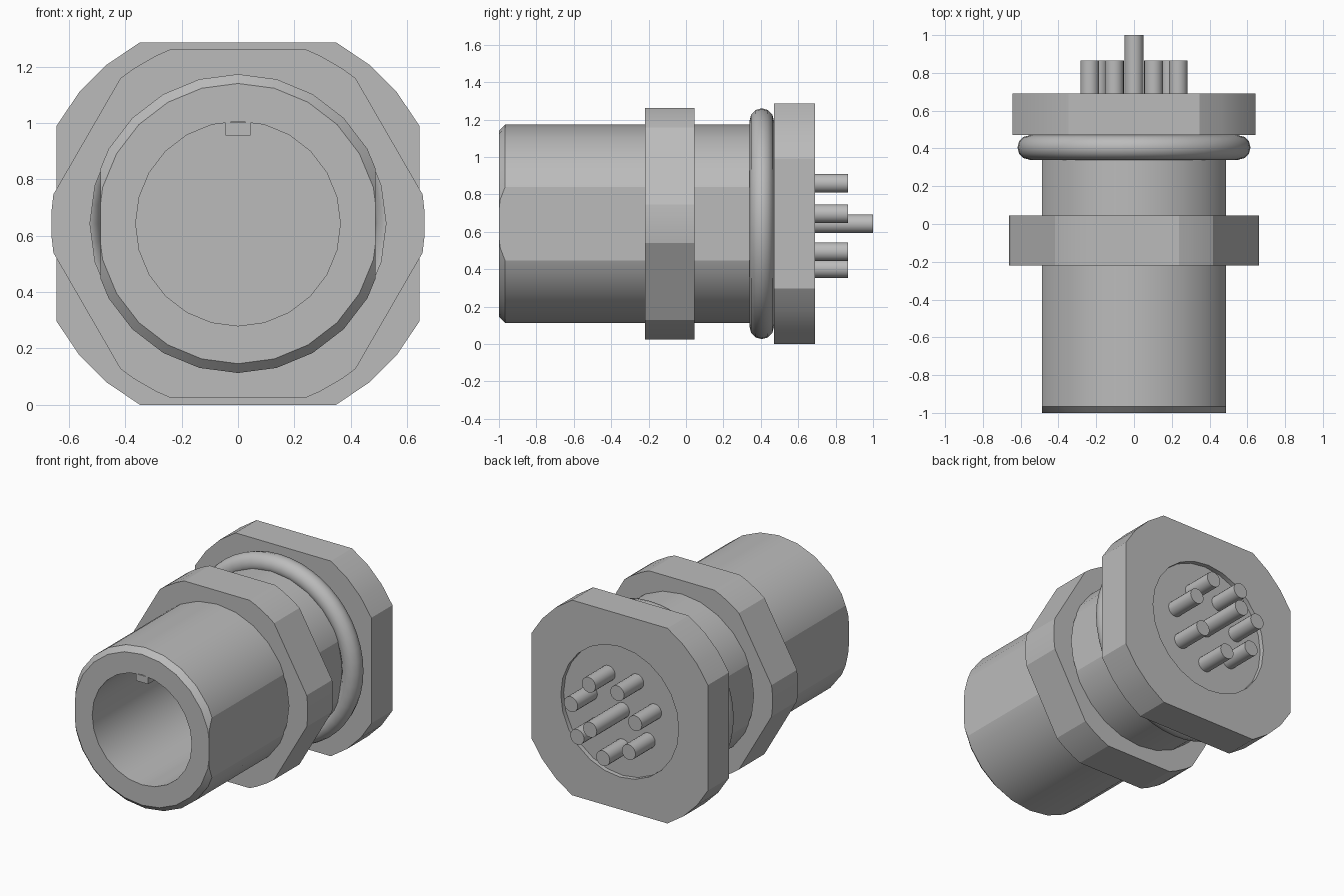
import bpy, bmesh, math
from mathutils import Vector

if "Cube" in bpy.data.objects:
    bpy.data.objects.remove(bpy.data.objects["Cube"])

CZ = 0.643  # height of the connector axis, which runs along y

metal = bpy.data.materials.new("grey metal")
metal.diffuse_color = (0.5, 0.5, 0.5, 1)
metal.use_nodes = True
metal.node_tree.nodes["Principled BSDF"].inputs["Base Color"].default_value = metal.diffuse_color


def finish(bm, name, angle=20):
    bmesh.ops.remove_doubles(bm, verts=bm.verts, dist=1e-5)
    bmesh.ops.recalc_face_normals(bm, faces=bm.faces)
    mesh = bpy.data.meshes.new(name)
    bm.to_mesh(mesh)
    bm.free()
    mesh.materials.append(metal)
    obj = bpy.data.objects.new(name, mesh)
    obj.location.z = CZ
    bpy.context.collection.objects.link(obj)
    bpy.ops.object.select_all(action='DESELECT')
    obj.select_set(True)
    bpy.context.view_layer.objects.active = obj
    bpy.ops.object.shade_smooth_by_angle(angle=math.radians(angle))
    return obj


def polar(r, deg):
    a = math.radians(deg)
    return (r * math.cos(a), r * math.sin(a))


def circle(r, n=24):
    return [polar(r, 360 * i / n) for i in range(n)]


def lathe(bm, profile, n=24):
    """Spin (radius, y) points about the y axis."""
    verts = [bm.verts.new((r, y, 0)) for r, y in profile]
    edges = [bm.edges.new(p) for p in zip(verts, verts[1:])]
    bmesh.ops.spin(bm, geom=verts + edges, cent=(0, 0, 0), axis=(0, 1, 0),
                   angle=math.tau, steps=n, use_merge=False)
    bmesh.ops.remove_doubles(bm, verts=bm.verts, dist=1e-5)


def ring_prism(name, outer, inner, y0, y1):
    """Extrude an (x, z) outline with a hole along y."""
    bm = bmesh.new()
    rims = []
    for y in (y0, y1):
        cap = []
        loops = []
        for pts in (outer, inner):
            vs = [bm.verts.new((x, y, z)) for x, z in pts]
            cap += [bm.edges.new((vs[i - 1], vs[i])) for i in range(len(vs))]
            loops.append(vs)
        bmesh.ops.triangle_fill(bm, edges=cap, use_beauty=True, normal=(0, 1, 0))
        rims.append(loops)
    for a, b in zip(*rims):
        for i in range(len(a)):
            bm.faces.new((a[i - 1], a[i], b[i], b[i - 1]))
    return finish(bm, name)


# Threaded barrel: bored, chamfered at the mouth, with a flat on each side
bm = bmesh.new()
lathe(bm, [(0, 0.1), (0.363, 0.1), (0.363, -1), (0.497, -1),
           (0.53, -0.967), (0.53, 0.5)])
for side in (-1, 1):
    cut = bmesh.ops.bisect_plane(
        bm, geom=bm.verts[:] + bm.edges[:] + bm.faces[:],
        plane_co=(side * 0.487, 0, 0), plane_no=(side, 0, 0), clear_outer=True)
    rim = [v for v in cut["geom_cut"] if isinstance(v, bmesh.types.BMVert)]
    # outline of the flat, ordered around its middle
    mid = sum((v.co for v in rim), Vector()) / len(rim)
    rim.sort(key=lambda v: math.atan2(v.co.z - mid.z, v.co.y - mid.y))
    bm.faces.new(rim)
finish(bm, "barrel")

# Keyway rib along the top of the bore
bm = bmesh.new()
bmesh.ops.create_cube(bm, size=1)
for v in bm.verts:
    v.co = (v.co.x * 0.09, -0.45 + v.co.y * 1.1, 0.335 + v.co.z * 0.046)
finish(bm, "key_rib")

# Hex nut with rounded corners
nut = [polar(0.663, 60 * k + d) for k in range(6) for d in (-9, -4, 4, 9)]
ring_prism("hex_nut", nut, circle(0.525), -0.22, 0.045)

# Square flange with rounded corners and a recess in its back
flange = [polar(0.731, 90 * k + d) for k in range(4)
          for d in (28.4, 39.5, 50.5, 61.6)]
ring_prism("flange", flange, circle(0.43), 0.47, 0.69)

# Insert at the bottom of the recess
bm = bmesh.new()
lathe(bm, [(0, 0.48), (0.43, 0.48), (0.43, 0.66), (0, 0.66)])
finish(bm, "insert")

# Sealing ring in front of the flange
bm = bmesh.new()
tube = [polar(0.065, 30 * i) for i in range(13)]
lathe(bm, [(0.552 + u, 0.405 + v) for u, v in tube], 48)
finish(bm, "sealing_ring", 40)


# Contact pins: a long centre pin and seven around it
def pin(name, x, z, end):
    bm = bmesh.new()
    lathe(bm, [(0, 0.6), (0.05, 0.6), (0.05, end), (0, end)], 20)
    bmesh.ops.translate(bm, verts=bm.verts, vec=(x, 0, z))
    finish(bm, name)


pin("centre_pin", 0, 0, 1.0)
for i in range(7):
    x, z = polar(0.24, -90 + 360 * i / 7)
    pin(f"contact_pin_{i + 1}", x, z, 0.865)
